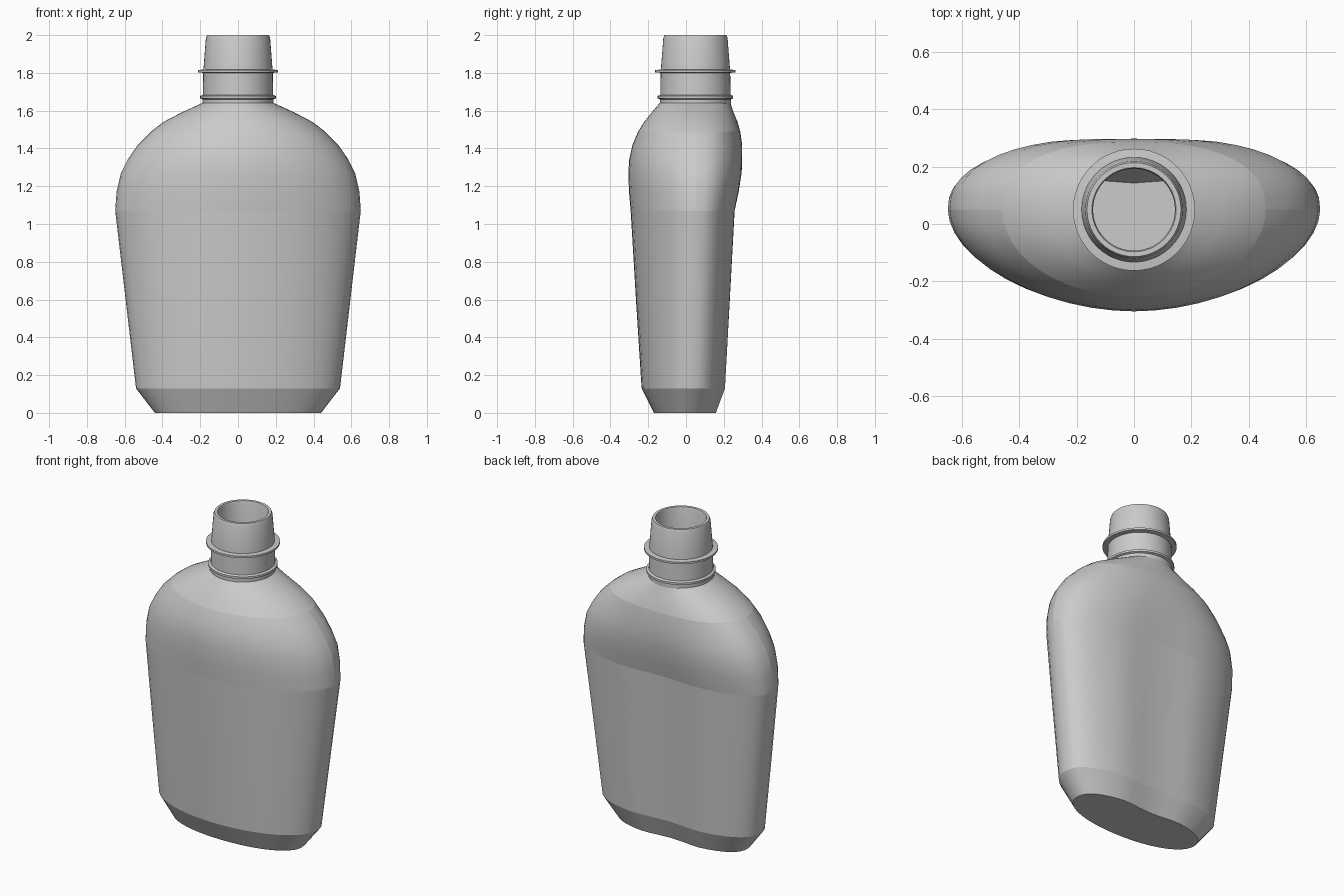
import bpy, bmesh, math

if "Cube" in bpy.data.objects:
    bpy.data.objects.remove(bpy.data.objects["Cube"])

SEG = 48
CY = 0.05  # neck axis in y


def loft(bm, rings):
    rows = [[bm.verts.new(p) for p in ring] for ring in rings]
    for a, b in zip(rows, rows[1:]):
        n = len(a)
        for i in range(n):
            j = (i + 1) % n
            bm.faces.new((a[i], a[j], b[j], b[i]))
    return rows


def finish(bm, name):
    for f in bm.faces:
        f.smooth = True
    me = bpy.data.meshes.new(name)
    bm.to_mesh(me)
    bm.free()
    ob = bpy.data.objects.new(name, me)
    bpy.context.collection.objects.link(ob)
    return ob


def spow(v, e):
    return math.copysign(abs(v) ** e, v)


def section(z, w, front, back, cy, n_front, n_back, dip):
    """Kidney section: rounded front, flatter and slightly hollow back."""
    pts = []
    for i in range(SEG):
        t = 2 * math.pi * i / SEG
        c, s = math.cos(t), math.sin(t)
        n = n_back if s > 0 else n_front
        u = spow(c, 2 / n)
        v = spow(s, 2 / n)
        if s > 1e-6:
            grow = 1 + 0.02 * min(1, dip / 0.015)
            y = cy + (back - cy) * v * grow - dip * max(0, 1 - (u / 0.5) ** 2) ** 2
        else:
            y = cy + (cy - front) * v
        pts.append((w * u, y, z))
    return pts


# Flask body: z, half width, front y, back y, seam y, front/back roundness, hollow
levels = [
    (0.00, 0.44, -0.170, 0.165, 0.01, 2.1, 2.5, 0.025),
    (0.13, 0.54, -0.235, 0.215, 0.02, 2.0, 2.5, 0.025),
    (0.60, 0.595, -0.265, 0.240, 0.035, 1.95, 2.5, 0.022),
    (1.07, 0.65, -0.293, 0.265, 0.05, 1.88, 2.5, 0.02),
    (1.17, 0.643, -0.302, 0.285, 0.05, 1.88, 2.5, 0.015),
    (1.27, 0.62, -0.305, 0.300, 0.05, 1.9, 2.5, 0.01),
    (1.34, 0.585, -0.301, 0.301, 0.05, 1.9, 2.45, 0.005),
    (1.42, 0.53, -0.283, 0.297, 0.05, 1.95, 2.4, 0.0),
    (1.49, 0.46, -0.253, 0.287, 0.05, 2.0, 2.4, 0.0),
    (1.54, 0.395, -0.222, 0.273, 0.05, 2.0, 2.25, 0.0),
    (1.59, 0.300, -0.182, 0.252, 0.05, 2.0, 2.1, 0.0),
    (1.64, 0.190, -0.140, 0.235, 0.05, 2.0, 2.0, 0.0),
]
bm = bmesh.new()
rows = loft(bm, [section(*lv) for lv in levels])
bm.faces.new(list(reversed(rows[0])))
# Crease rings at the base, chamfer and shoulder, plus the side seams
for k in (0, 1, 3, 8):
    for i in range(SEG):
        bm.edges.get((rows[k][i], rows[k][(i + 1) % SEG])).smooth = False
for k in range(3, 8):
    for i in (0, SEG // 2):
        bm.edges.get((rows[k][i], rows[k + 1][i])).smooth = False
finish(bm, "flask_body")

# Neck with two collars, tapered lip and open bore: radius, z
profile = [
    (0.188, 1.635), (0.188, 1.66), (0.200, 1.665), (0.200, 1.678), (0.186, 1.684),
    (0.184, 1.80), (0.213, 1.803), (0.213, 1.815), (0.183, 1.818),
    (0.170, 1.985), (0.164, 2.0), (0.147, 2.0), (0.143, 1.99), (0.143, 1.62),
]
bm = bmesh.new()
loft(bm, [[(r * math.cos(2 * math.pi * i / SEG), CY + r * math.sin(2 * math.pi * i / SEG), z)
           for i in range(SEG)] for r, z in profile])
neck = finish(bm, "neck")
bpy.context.view_layer.objects.active = neck
neck.select_set(True)
bpy.ops.object.shade_smooth_by_angle(angle=math.radians(30))
